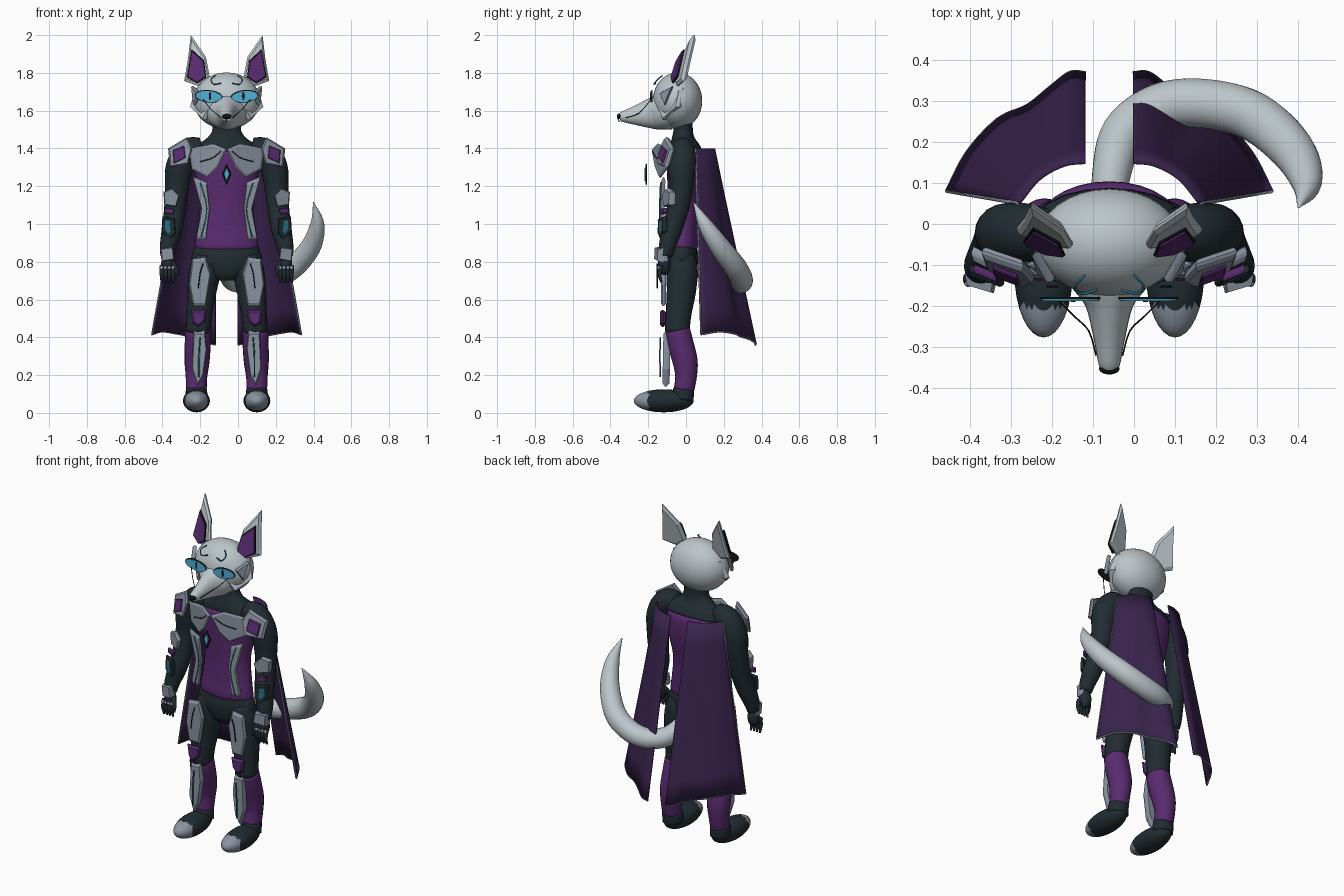
import bpy, bmesh, math
from mathutils import Vector

cube = bpy.data.objects.get("Cube")
if cube:
    bpy.data.objects.remove(cube)

CX = -0.06            # body centre line
SIDES = ((1, "left"), (-1, "right"))


def material(name, r, g, b):
    m = bpy.data.materials.new(name)
    m.use_nodes = True
    m.diffuse_color = (r, g, b, 1)
    m.node_tree.nodes["Principled BSDF"].inputs["Base Color"].default_value = (r, g, b, 1)
    return m


FUR = material("pale fur", .5, .56, .59)
PLATE = material("grey armour", .25, .29, .35)
SUIT = material("dark suit", .015, .025, .031)
PURPLE = material("suit purple", .1, .024, .16)
CAPE = material("cape purple", .041, .017, .074)
CYAN = material("bright cyan", .08, .44, .66)
TEAL = material("teal line", .02, .17, .23)
BLACK = material("black", .006, .008, .01)


def finish(name, bm, *mats, smooth=True):
    bmesh.ops.recalc_face_normals(bm, faces=bm.faces)
    me = bpy.data.meshes.new(name)
    bm.to_mesh(me)
    bm.free()
    ob = bpy.data.objects.new(name, me)
    bpy.context.collection.objects.link(ob)
    for m in mats:
        me.materials.append(m)
    for p in me.polygons:
        p.use_smooth = smooth
    return ob


def spline(pts, steps):
    """Catmull-Rom through tuples of any length."""
    P = [Vector(p) for p in pts]
    P = [P[0] * 2 - P[1]] + P + [P[-1] * 2 - P[-2]]
    out = []
    for a, b, c, d in zip(P, P[1:], P[2:], P[3:]):
        for k in range(steps):
            t = k / steps
            out.append(.5 * (2 * b + (c - a) * t + (2 * a - 5 * b + 4 * c - d) * t * t
                             + (3 * b - a - 3 * c + d) * t ** 3))
    return out + [P[-2]]


def sweep(name, path, mat, s=1, ref=(1, 0, 0), n=20, steps=4):
    """Elliptical tube along (u, y, z, radius_a, radius_b)."""
    pts = [p if len(p) == 5 else (*p, p[3]) for p in path]
    pts = spline(pts, steps)
    pos = [Vector((CX + s * p[0], p[1], p[2])) for p in pts]
    side, bm, rings = Vector(ref), bmesh.new(), []
    for i, p in enumerate(pts):
        t = (pos[min(i + 1, len(pos) - 1)] - pos[max(i - 1, 0)]).normalized()
        side = (side - t * side.dot(t)).normalized()
        up = t.cross(side)
        ra, rb = max(p[3], .001), max(p[4], .001)
        rings.append([bm.verts.new(pos[i] + side * ra * math.cos(a) + up * rb * math.sin(a))
                      for a in (math.tau * k / n for k in range(n))])
    for a, b in zip(rings, rings[1:]):
        for k in range(n):
            bm.faces.new((a[k], a[(k + 1) % n], b[(k + 1) % n], b[k]))
    bm.faces.new(rings[0])
    bm.faces.new(rings[-1])
    return finish(name, bm, mat)


def line(name, pts, mat, s=1, r=.004):
    return sweep(name, [(*p, r) for p in pts], mat, s, ref=(.6, .5, .62), n=6, steps=3)


def slab(name, pts, depth, mat, s=1, shrink=.88):
    """Solid chamfered on both faces, from a 3D outline and a depth vector."""
    bm, d = bmesh.new(), Vector(depth)
    P = [Vector(p) for p in pts]
    mid = sum(P, Vector()) / len(P)
    inner = [mid + (p - mid) * shrink for p in P]
    rows = (inner, [p + d * .35 for p in P], [p + d * .6 for p in P], [p + d for p in inner])
    R = [[bm.verts.new((CX + s * v.x, v.y, v.z)) for v in row] for row in rows]
    for a, b in zip(R, R[1:]):
        for k in range(len(P)):
            j = (k + 1) % len(P)
            bm.faces.new((a[k], a[j], b[j], b[k]))
    bm.faces.new(R[0])
    bm.faces.new(R[-1])
    return finish(name, bm, mat, smooth=False)


def plate(name, outline, y, mat, s=1, thick=.02, shrink=.88):
    """Front plate from (u, z) points on the plane y = y0 + b*u + c*z."""
    y0, b, c = y
    return slab(name, [(u, y0 + b * u + c * z, z) for u, z in outline], (0, thick, 0), mat, s, shrink)


def ball(name, c, r, mat, s=1, mats=()):
    bm = bmesh.new()
    bmesh.ops.create_uvsphere(bm, u_segments=32, v_segments=20, radius=1)
    for v in bm.verts:
        v.co = Vector((CX + s * c[0] + v.co.x * r[0], c[1] + v.co.y * r[1], c[2] + v.co.z * r[2]))
    return finish(name, bm, mat, *mats)


def oval(cu, cz, a, b, tilt=0, n=20):
    ct, st = math.cos(tilt), math.sin(tilt)
    ring = [(a * math.cos(math.tau * k / n), b * math.sin(math.tau * k / n)) for k in range(n)]
    return [(cu + x * ct - z * st, cz + x * st + z * ct) for x, z in ring]


# Head, muzzle and nose
ball("head", (0, -.045, 1.652), (.176, .131, .15), FUR)
sweep("muzzle", [(0, -.09, 1.6, .125, .1), (0, -.15, 1.59, .095, .092), (0, -.2, 1.583, .058, .076),
                 (0, -.28, 1.573, .038, .047), (0, -.345, 1.567, .025, .024), (0, -.352, 1.565, .012, .01)], FUR)
ball("nose", (0, -.352, 1.57), (.025, .014, .015), BLACK)
line("chin_line", [(0, -.362, 1.56), (0, -.352, 1.54)], BLACK, r=.003)

# Neck, torso and hips
sweep("neck", [(0, -.015, 1.54, .076, .05), (0, -.015, 1.49, .078, .052), (0, -.015, 1.45, .11, .062),
               (0, -.01, 1.41, .17, .08), (0, 0, 1.365, .185, .09)], SUIT)
sweep("torso", [(0, 0, 1.385, .15, .09), (0, 0, 1.35, .172, .103), (0, 0, 1.24, .165, .1),
                (0, -.01, 1.1, .142, .085), (0, -.015, .97, .155, .082), (0, -.02, .89, .168, .084),
                (0, -.02, .865, .16, .076)], PURPLE, n=28)
sweep("hips", [(0, -.02, .885, .165, .075), (0, -.02, .81, .185, .086), (0, -.02, .74, .12, .075),
               (0, -.02, .7, .05, .05)], SUIT)
plate("gem_setting", [(0, 1.32), (.026, 1.265), (0, 1.205), (-.026, 1.265)], (-.214, 0, 0), BLACK, thick=.008)
plate("gem", [(0, 1.3), (.015, 1.265), (0, 1.225), (-.015, 1.265)], (-.219, 0, 0), CYAN, thick=.007)

# Tail
sweep("tail", [(u - CX, y, z, r) for u, y, z, r in (
    (-.06, .04, .77, .04), (-.055, .12, .74, .047), (-.025, .22, .7, .055), (.06, .283, .69, .058),
    (.17, .293, .71, .06), (.29, .262, .77, .06), (.385, .18, .88, .054), (.42, .1, 1.0, .037),
    (.4, .04, 1.115, .002))], FUR, n=24, steps=6)

for s, side in SIDES:
    def nm(part):
        return side + "_" + part

    # Ears
    plate(nm("ear"), [(.19, 2.0), (.11, 1.885), (.088, 1.77), (.15, 1.73), (.225, 1.757), (.205, 1.873)],
          (-.57, .3, .27), FUR, s, .032, .84)
    plate(nm("inner_ear_rim"), [(.186, 1.925), (.12, 1.865), (.108, 1.775), (.157, 1.745), (.21, 1.777)],
          (-.59, .3, .27), BLACK, s, .008, .97)
    plate(nm("inner_ear"), [(.184, 1.917), (.124, 1.862), (.112, 1.778), (.157, 1.75), (.206, 1.78)],
          (-.596, .3, .27), PURPLE, s, .008, .97)

    # Eyes, brow marks and cheeks
    plate(nm("eye_rim"), oval(.095, 1.676, .074, .033, .1), (-.182, 0, 0), BLACK, s, .005, .98)
    plate(nm("eye"), oval(.095, 1.675, .071, .0295, .1), (-.187, 0, 0), CYAN, s, .005, .98)
    plate(nm("pupil"), oval(.088, 1.677, .006, .022, 0, 10), (-.19, 0, 0), BLACK, s, .003)
    line(nm("brow_mark"), [(.03, -.16, 1.745), (.068, -.17, 1.74), (.083, -.15, 1.765), (.06, -.125, 1.785)],
         TEAL, s, .0035)
    slab(nm("cheek_plate"), [(.15, -.145, 1.69), (.19, -.074, 1.73), (.18, -.116, 1.63)], (-.02, .01, 0), PLATE, s)
    slab(nm("cheek_tuft"), [(.17, -.03, 1.72), (.2, -.05, 1.62), (.125, -.13, 1.55), (.1, -.15, 1.6)],
         (-.03, .03, 0), FUR, s)
    line(nm("mouth_line"), [(.125, -.185, 1.66), (.085, -.225, 1.61), (.05, -.26, 1.58), (.032, -.32, 1.562)],
         BLACK, s, .0022)

    # Chest and shoulder armour
    plate(nm("chest_plate"), [(.2, 1.4), (.07, 1.425), (0, 1.395), (.045, 1.3), (.1, 1.245), (.185, 1.29)],
          (-.186, .4, 0), PLATE, s, .02)
    line(nm("chest_seam"), [(.03, -.178, 1.385), (.075, -.158, 1.35), (.14, -.132, 1.33)], SUIT, s, .003)
    plate(nm("torso_strip"), [(.178, 1.25), (.104, 1.22), (.088, 1.08), (.108, .92), (.162, .92), (.132, 1.08)],
          (-.15, .12, 0), PLATE, s)
    line(nm("torso_seam"), [(.14, -.135, 1.22), (.105, -.14, 1.08), (.135, -.135, .93)], TEAL, s, .003)
    plate(nm("shoulder_plate"), [(.31, 1.4), (.21, 1.46), (.183, 1.4), (.205, 1.317), (.3, 1.3)],
          (-.615, .5, .27), PLATE, s, .03)
    plate(nm("shoulder_inlay"), [(.285, 1.39), (.225, 1.415), (.218, 1.35), (.28, 1.32)],
          (-.627, .5, .27), PURPLE, s, .014)

    # Arm with forearm armour
    sweep(nm("arm"), [(.13, -.02, 1.41, .05), (.2, -.02, 1.385, .07), (.25, -.022, 1.3, .073),
                      (.265, -.025, 1.18, .062), (.275, -.045, 1.07, .057), (.29, -.075, .97, .054),
                      (.31, -.1, .88, .044), (.315, -.11, .83, .036)], SUIT, s, ref=(0, 1, 0))
    plate(nm("elbow_plate"), [(.335, 1.17), (.29, 1.19), (.25, 1.15), (.268, 1.09), (.33, 1.1)],
          (-.255, .5, 0), PLATE, s, .035)
    plate(nm("forearm_inlay"), [(.33, 1.085), (.275, 1.08), (.285, 1.05), (.33, 1.06)], (-.25, .4, 0), PURPLE, s, .02)
    plate(nm("forearm_panel"), [(.34, 1.04), (.275, 1.03), (.27, .95), (.3, .92), (.345, .96)],
          (-.26, .4, 0), SUIT, s, .025)
    plate(nm("forearm_glow"), [(.325, 1.02), (.3, 1.015), (.293, .965), (.31, .945), (.328, .975)],
          (-.262, .4, 0), TEAL, s, .005)
    plate(nm("cuff"), [(.35, .87), (.285, .878), (.277, .812), (.345, .8)], (-.253, .3, 0), PLATE, s, .055)

    # Hand
    ball(nm("palm"), (.313, -.115, .785), (.034, .034, .055), SUIT, s)
    for k in range(4):
        u = .284 + .02 * k
        sweep(nm("finger_%d" % k), [(u, -.13, .78, .012), (u, -.14, .735, .011), (u, -.13, .69, .006)], SUIT, s, n=10)
        ball(nm("knuckle_%d" % k), (u, -.144, .768), (.009, .009, .011), PLATE, s)
    sweep(nm("thumb"), [(.29, -.12, .8, .014), (.268, -.14, .76, .012), (.266, -.145, .725, .006)], SUIT, s, n=10)

    # Leg
    sweep(nm("thigh"), [(.1, -.02, .83, .07), (.115, -.02, .75, .083), (.132, -.025, .64, .077),
                        (.145, -.04, .52, .068), (.152, -.047, .42, .065)], SUIT, s)
    sweep(nm("shin"), [(.152, -.045, .435, .067), (.153, -.03, .37, .069), (.157, -.004, .27, .066),
                       (.16, 0, .19, .057), (.16, -.012, .115, .054)], PURPLE, s)
    sweep(nm("ankle"), [(.16, -.012, .125, .056), (.16, -.02, .07, .06)], SUIT, s)
    foot = ball(nm("foot"), (.16, -.118, .064), (.071, .158, .061), SUIT, s, (PLATE,))
    for p in foot.data.polygons:
        p.material_index = int(p.center.y < -.2)

    # Leg armour
    plate(nm("thigh_plate"), [(.183, .815), (.11, .825), (.083, .735), (.11, .565), (.178, .565), (.2, .68)],
          (-.133, 0, 0), PLATE, s, .028)
    line(nm("thigh_seam"), [(.125, -.152, .79), (.14, -.152, .74), (.15, -.152, .66)], BLACK, s, .003)
    plate(nm("knee_plate"), [(.19, .545), (.105, .545), (.115, .485), (.15, .455), (.18, .475)],
          (-.138, 0, 0), PURPLE, s, .03, .75)
    plate(nm("shin_plate"), [(.175, .435), (.115, .435), (.105, .34), (.125, .19), (.155, .14), (.185, .23)],
          (-.128, 0, .02), PLATE, s, .038)
    line(nm("shin_seam"), [(.14, -.136, .4), (.147, -.138, .3), (.147, -.136, .19)], TEAL, s)

    # Cape panel with trim
    top = spline([(.22, .05, 1.4), (.17, .11, 1.4), (.11, .143, 1.4), (.058, .15, 1.4)], 6)
    low = spline([(.395, .08, .415), (.345, .175, .43), (.27, .255, .42), (.2, .287, .405),
                  (.14, .335, .39), (.095, .368, .37), (.058, .367, .36)], 3)
    bm = bmesh.new()
    grid = [[bm.verts.new((CX + s * q.x, q.y, q.z)) for q in (a.lerp(b, t / 8) for t in range(9))]
            for a, b in zip(top, low)]
    for a, b in zip(grid, grid[1:]):
        for k in range(8):
            bm.faces.new((a[k], a[k + 1], b[k + 1], b[k]))
    cape = finish(nm("cape_panel"), bm, CAPE)
    mod = cape.modifiers.new("thickness", "SOLIDIFY")
    mod.thickness, mod.offset = .008, 0
    line(nm("cape_side_trim"), [top[0], low[0]], PLATE, s, .005)
    line(nm("cape_hem_trim"), low, PLATE, s, .005)
